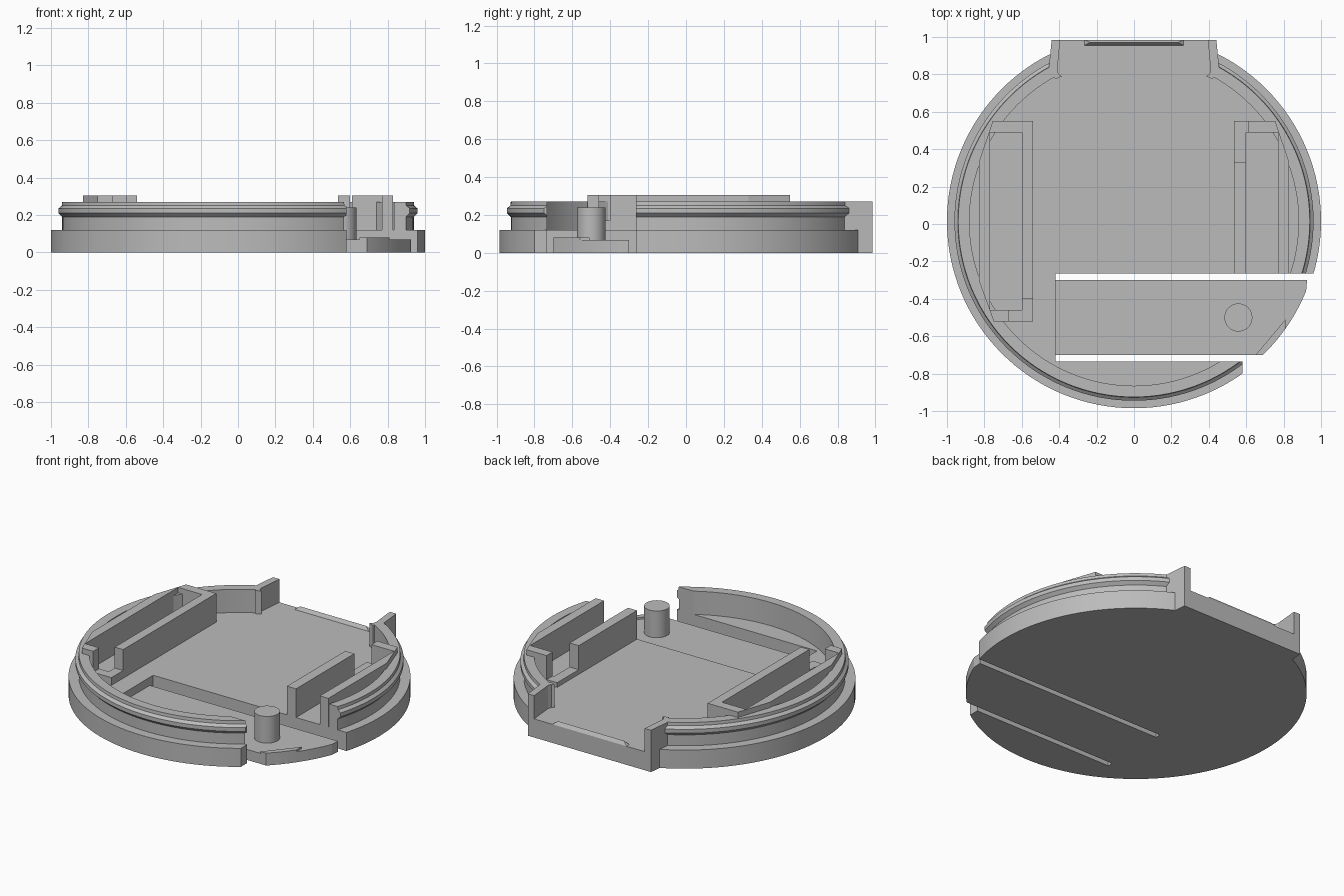
import bpy, bmesh, math

cube = bpy.data.objects.get("Cube")
if cube:
    bpy.data.objects.remove(cube, do_unlink=True)

CY = 0.015            # centre of the round body
FLOOR, RIM, RAIL, ARM = 0.12, 0.27, 0.305, 0.068

grey = bpy.data.materials.new("plain grey")
grey.use_nodes = True
colour = (0.5, 0.5, 0.5, 1)
grey.diffuse_color = colour
grey.node_tree.nodes["Principled BSDF"].inputs["Base Color"].default_value = colour


def make(name, bm):
    bmesh.ops.recalc_face_normals(bm, faces=bm.faces)
    mesh = bpy.data.meshes.new(name)
    bm.to_mesh(mesh)
    bm.free()
    ob = bpy.data.objects.new(name, mesh)
    bpy.context.collection.objects.link(ob)
    mesh.materials.append(grey)
    return ob


def prism(name, pts, z0, z1):
    bm = bmesh.new()
    face = bm.faces.new([bm.verts.new((x, y, z0)) for x, y in pts])
    new = bmesh.ops.extrude_face_region(bm, geom=[face])["geom"]
    bmesh.ops.translate(bm, vec=(0, 0, z1 - z0),
                        verts=[v for v in new if isinstance(v, bmesh.types.BMVert)])
    return make(name, bm)


def rect(x0, x1, y0, y1):
    return [(x0, y0), (x1, y0), (x1, y1), (x0, y1)]


def arc(r, a0, a1, n, cx=0, cy=CY):
    return [(cx + r * math.cos(a0 + (a1 - a0) * i / n),
             cy + r * math.sin(a0 + (a1 - a0) * i / n)) for i in range(n + 1)]


def ring(name, profile, n=128):
    bm = bmesh.new()
    loops = [[bm.verts.new((r * math.cos(math.tau * i / n),
                            CY + r * math.sin(math.tau * i / n), z))
              for r, z in profile] for i in range(n)]
    m = len(profile)
    for i in range(n):
        a, b = loops[i], loops[(i + 1) % n]
        for j in range(m):
            k = (j + 1) % m
            bm.faces.new((a[j], b[j], b[k], a[k]))
    return make(name, bm)


def boolean(ob, cutter, operation="DIFFERENCE"):
    mod = ob.modifiers.new(cutter.name, "BOOLEAN")
    mod.operation, mod.object, mod.solver = operation, cutter, "EXACT"
    cutter.hide_render = True
    cutter.hide_set(True)


def smooth(ob):
    bpy.ops.object.select_all(action="DESELECT")
    ob.select_set(True)
    bpy.context.view_layer.objects.active = ob
    bpy.ops.object.shade_smooth_by_angle(angle=math.radians(20))


# Round base plate and ribbed rim
base = prism("base_plate", arc(1, 0, math.tau, 128)[:-1], 0, FLOOR)
rim = ring("ribbed_rim", [(0.88, 0.1), (0.94, 0.1), (0.94, 0.19), (0.96, 0.21),
                          (0.96, 0.235), (0.942, 0.25), (0.94, RIM), (0.88, RIM)])

# Cutters: flat back, arm window, open front corner, rear opening
back_cut = prism("back_cutter", rect(-1.2, 1.2, 0.985, 1.3), -0.2, 0.5)
arm_cut = prism("arm_window_cutter", rect(-0.42, 1.2, -0.735, -0.265), -0.2, 0.5)
corner_cut = prism("corner_cutter", rect(0.58, 1.2, -1.2, -0.7), -0.2, 0.5)
opening_cut = prism("opening_cutter", [(-0.41, 0.7), (0.41, 0.7), (0.41, 0.82), (0.395, 1.2),
                                       (-0.395, 1.2), (-0.41, 0.82)], 0.05, 0.5)
for cutter in (back_cut, arm_cut, corner_cut):
    boolean(base, cutter)
for cutter in (opening_cut, arm_cut, corner_cut):
    boolean(rim, cutter)
for ob in (base, rim):
    smooth(ob)

# Rear neck: floor, side walls and a small catch ridge
prism("neck_floor", [(-0.45, 0.82), (0.45, 0.82), (0.44, 0.985), (-0.44, 0.985)], 0, FLOOR)
for side, s in (("left", 1), ("right", -1)):
    wall = [(0.395, 0.985), (0.41, 0.82), (0.402, 0.8), (0.37, 0.775),
            (0.42, 0.775), (0.455, 0.84), (0.44, 0.985)]
    wall[3] = (0.385, 0.79)
    prism(side + "_neck_wall", [(s * x, y) for x, y in wall], 0, RIM)

bm = bmesh.new()
bottom = [bm.verts.new((x, y, FLOOR)) for x, y in rect(-0.265, 0.265, 0.955, 0.985)]
top = [bm.verts.new((x, 0.97, FLOOR + 0.022)) for x in (-0.235, 0.235)]
bm.faces.new(bottom)
bm.faces.new((bottom[0], bottom[1], top[1], top[0]))
bm.faces.new((bottom[2], bottom[3], top[0], top[1]))
bm.faces.new((bottom[1], bottom[2], top[1]))
bm.faces.new((bottom[3], bottom[0], top[0]))
make("catch_ridge", bm)

# Flexible arm with lip and round button post
tip = arc(0.993, math.atan2(-0.715, 0.69), math.atan2(-0.375, 0.925), 16)
prism("spring_arm", [(-0.44, -0.7)] + tip + [(0.925, -0.3), (-0.44, -0.3)], 0, ARM)
lip = arc(0.993, math.atan2(-0.715, 0.69), math.atan2(-0.575, 0.81), 8)
prism("arm_lip", [(0.65, -0.7)] + lip + [(0.81, -0.51)], ARM - 0.01, 0.08)
post = prism("button_post", arc(0.075, 0, math.tau, 32, 0.558, -0.5)[:-1], 0.05, 0.24)
smooth(post)

# Holder rails on both sides, each with a low step at its open corner
prism("right_holder", [(-0.54, -0.4), (-0.54, 0.55), (-0.755, 0.55), (-0.83, 0.33),
                       (-0.83, -0.3), (-0.75, -0.52), (-0.67, -0.52), (-0.67, -0.46),
                       (-0.77, -0.46), (-0.77, 0.49), (-0.6, 0.49), (-0.6, -0.4)],
      0.1, RAIL)
prism("right_holder_step", [(-0.67, -0.52), (-0.54, -0.52), (-0.54, -0.4), (-0.6, -0.4),
                            (-0.6, -0.46), (-0.67, -0.46)], 0.1, 0.17)
prism("left_holder", [(0.61, 0.55), (0.755, 0.55), (0.83, 0.33), (0.83, -0.265),
                      (0.77, -0.265), (0.77, 0.49), (0.61, 0.49)], 0.1, RAIL)
prism("left_inner_rail", rect(0.535, 0.6, -0.265, 0.33), 0.1, RAIL)
prism("left_holder_step", [(0.535, 0.33), (0.6, 0.33), (0.6, 0.49), (0.61, 0.49),
                           (0.61, 0.55), (0.535, 0.55)], 0.1, 0.15)
